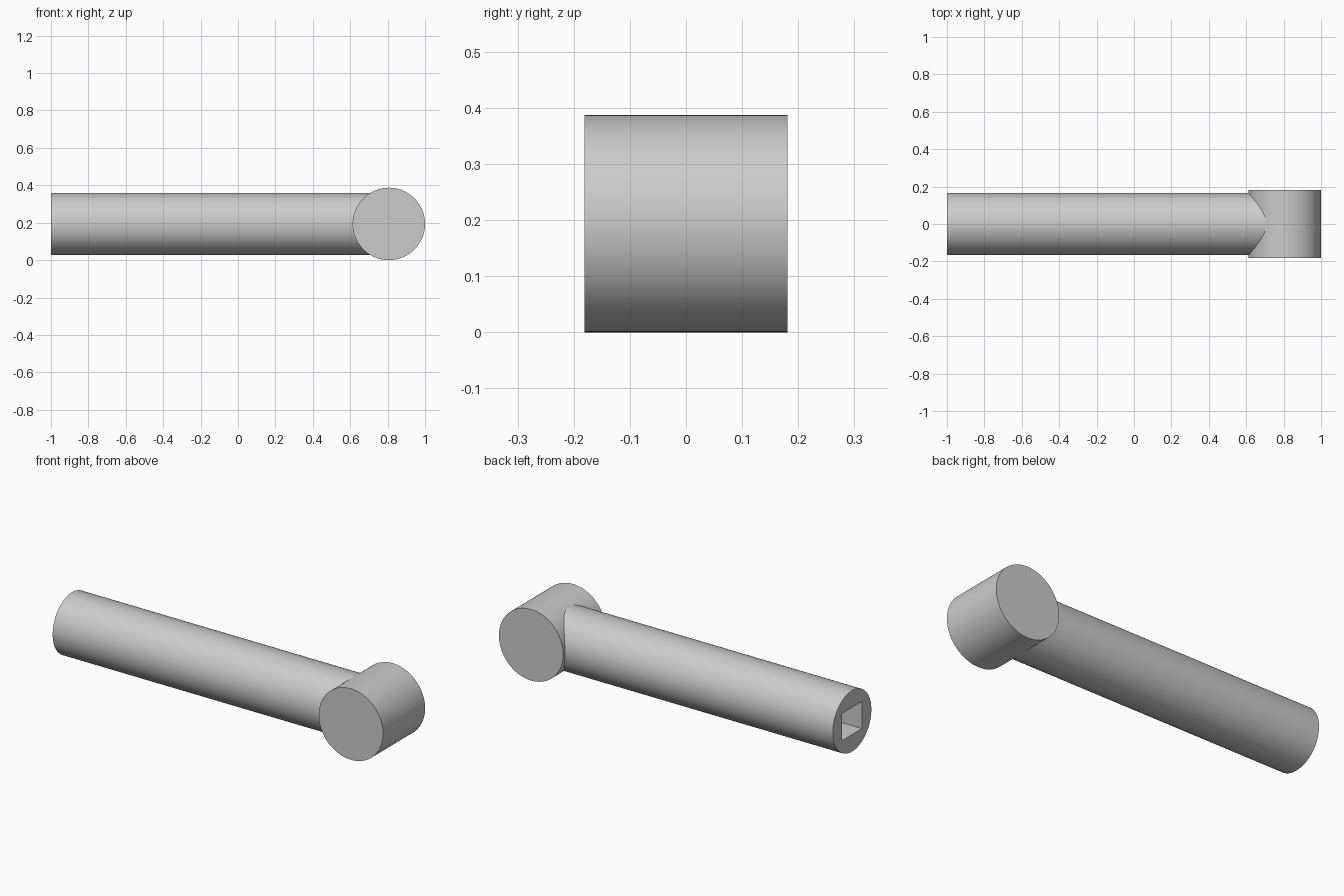
import bpy
from math import pi, radians

HEAD_R, ROD_R = 0.1935, 0.166
HEAD_X = 1 - HEAD_R
SOCKET_DEPTH = 0.5

cube = bpy.data.objects.get("Cube")
if cube:
    bpy.data.objects.remove(cube, do_unlink=True)

# Single grey finish
grey = bpy.data.materials.new("light grey")
grey.use_nodes = True
colour = (0.6, 0.6, 0.6, 1)
grey.diffuse_color = colour
grey.node_tree.nodes["Principled BSDF"].inputs["Base Color"].default_value = colour


def cylinder(name, radius, length, location, rotation):
    bpy.ops.mesh.primitive_cylinder_add(vertices=96, radius=radius, depth=length,
                                        location=location, rotation=rotation)
    obj = bpy.context.object
    obj.name = name
    obj.data.materials.append(grey)
    return obj


def smooth(obj):
    bpy.ops.object.select_all(action="DESELECT")
    obj.select_set(True)
    bpy.context.view_layer.objects.active = obj
    bpy.ops.object.shade_smooth_by_angle(angle=radians(30))


# Cross head, a short drum lying along y
head = cylinder("head", HEAD_R, 0.362, (HEAD_X, 0, HEAD_R), (pi / 2, 0, 0))
smooth(head)

# Long round handle running into the middle of the head
length = HEAD_X + 1
handle = cylinder("handle", ROD_R, length, (length / 2 - 1, 0, HEAD_R), (0, pi / 2, 0))

# Rectangular socket cut into the free end of the handle
bpy.ops.mesh.primitive_cube_add(size=1, location=(-1, 0, HEAD_R))
cutter = bpy.context.object
cutter.name = "socket_cutter"
cutter.scale = (SOCKET_DEPTH * 2, 0.17, 0.147)
cutter.data.materials.append(grey)
cutter.hide_render = True

cut = handle.modifiers.new("socket", "BOOLEAN")
cut.operation = "DIFFERENCE"
cut.solver = "EXACT"
cut.object = cutter
bpy.context.view_layer.objects.active = handle
bpy.ops.object.modifier_apply(modifier=cut.name)
bpy.data.objects.remove(cutter, do_unlink=True)
smooth(handle)
